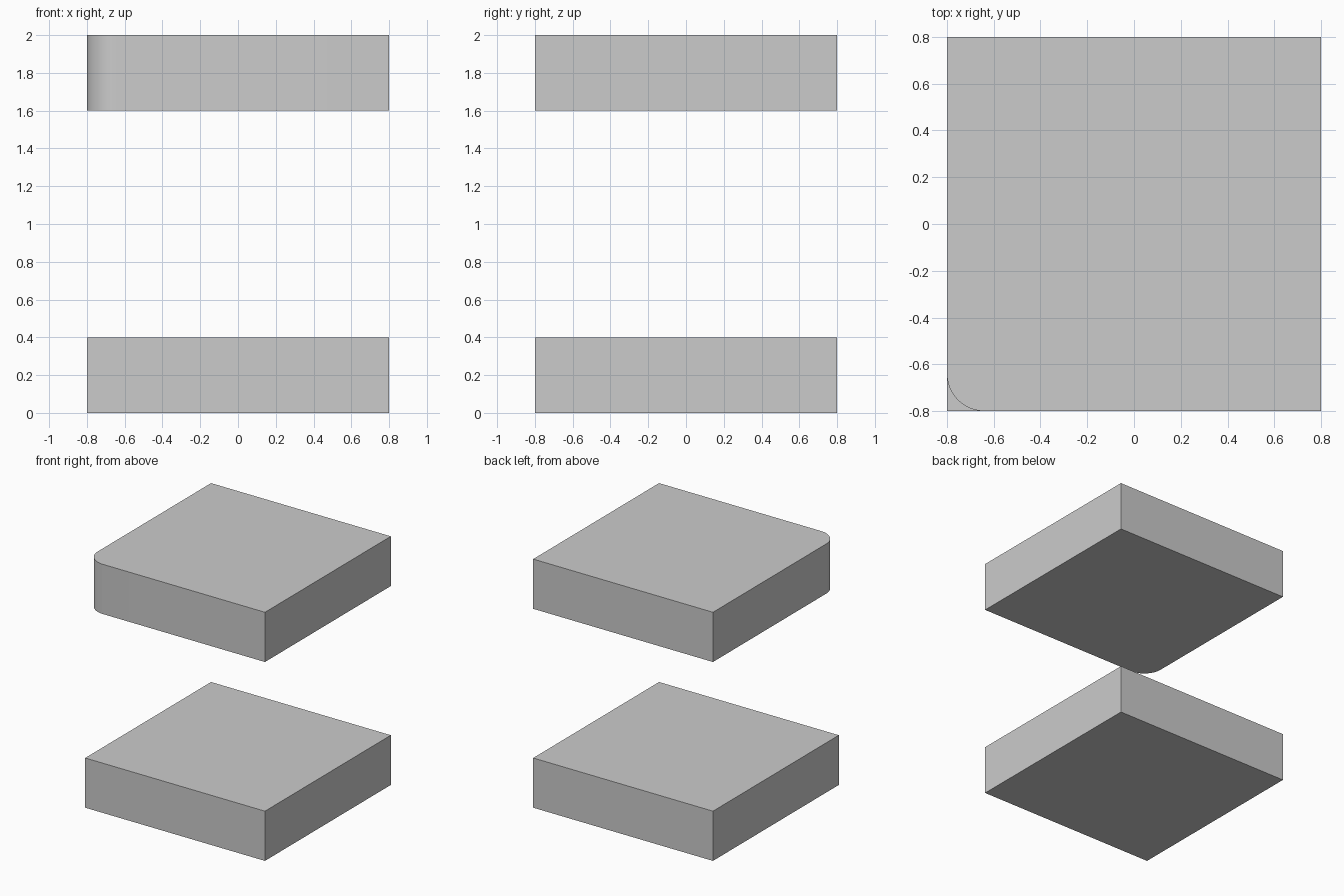
import bpy, bmesh, math

if "Cube" in bpy.data.objects:
    bpy.data.objects.remove(bpy.data.objects["Cube"])

HALF, THICK, RADIUS, SEGMENTS = 0.8, 0.4, 0.16, 16


def slab(name, base, outline):
    """Extrude a flat outline upwards into a solid slab."""
    bm = bmesh.new()
    face = bm.faces.new([bm.verts.new((x, y, base)) for x, y in outline])
    top = bmesh.ops.extrude_face_region(bm, geom=[face], use_keep_orig=True)
    verts = [g for g in top["geom"] if isinstance(g, bmesh.types.BMVert)]
    bmesh.ops.translate(bm, verts=verts, vec=(0, 0, THICK))
    bmesh.ops.recalc_face_normals(bm, faces=bm.faces)
    mesh = bpy.data.meshes.new(name)
    bm.to_mesh(mesh)
    bm.free()
    obj = bpy.data.objects.new(name, mesh)
    bpy.context.collection.objects.link(obj)
    return obj


# Lower slab: plain square
corners = [(HALF, -HALF), (HALF, HALF), (-HALF, HALF)]
slab("lower_slab", 0.0, corners + [(-HALF, -HALF)])

# Upper slab: front left corner rounded
centre = RADIUS - HALF
arc = [(centre + RADIUS * math.cos(a), centre + RADIUS * math.sin(a))
       for a in (math.pi * (1 + 0.5 * i / SEGMENTS) for i in range(SEGMENTS + 1))]
upper = slab("upper_slab", 1.6, corners + arc)

# Smooth the rounded corner, keep the other edges sharp
bpy.ops.object.select_all(action='DESELECT')
upper.select_set(True)
bpy.context.view_layer.objects.active = upper
bpy.ops.object.shade_smooth_by_angle(angle=math.radians(30))
